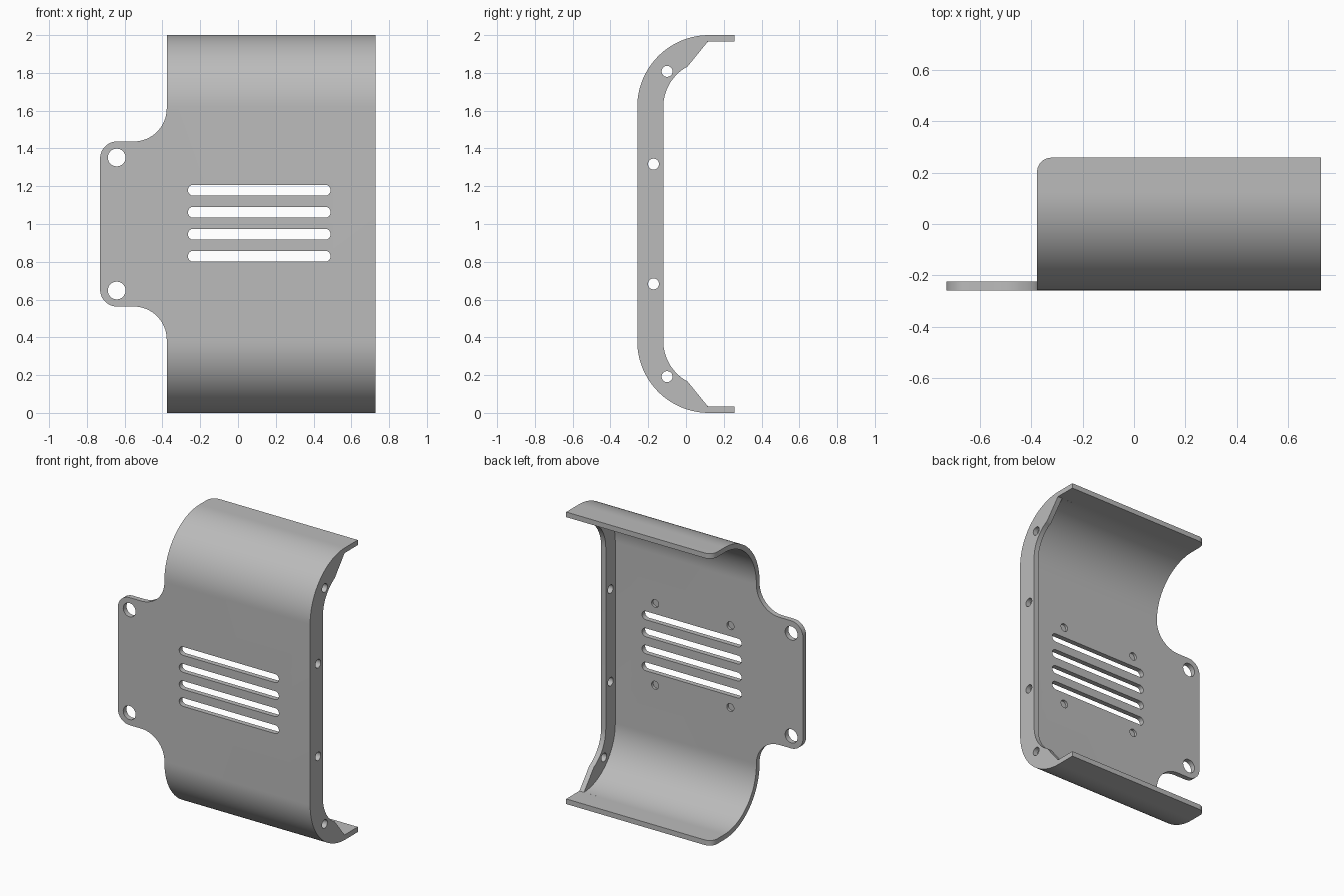
import bpy, bmesh
from math import cos, sin, radians

cube = bpy.data.objects.get("Cube")
if cube:
    bpy.data.objects.remove(cube)

X_EDGE, X_MAX, Y_MAX, WALL = -0.377, 0.727, 0.258, 0.035
BEND, BEND_Y = 0.38, 0.122

metal = bpy.data.materials.new("plain grey metal")
grey = (0.5, 0.5, 0.5, 1)
metal.diffuse_color = grey
metal.use_nodes = True
metal.node_tree.nodes["Principled BSDF"].inputs["Base Color"].default_value = grey


def arc(cx, cy, r, start, end, n=16):
    angles = [radians(start + (end - start) * i / n) for i in range(n + 1)]
    return [(cx + r * cos(a), cy + r * sin(a)) for a in angles]


def circle(cx, cy, r):
    return arc(cx, cy, r, 0, 360, 32)[:-1]


def slot(x0, x1, z, r):
    return arc(x1 - r, z, r, -90, 90) + arc(x0 + r, z, r, 90, 270)


def mirrored(lower):
    """Complete a lower half outline with its reflection about z = 1."""
    return lower + [(u, 2 - v) for u, v in reversed(lower)]


def prisms(name, outlines, axis, lo, hi):
    """Extrude closed outlines along an axis into one object."""
    place = {"x": lambda u, v, t: (t, u, v),
             "y": lambda u, v, t: (u, t, v),
             "z": lambda u, v, t: (u, v, t)}[axis]
    bm = bmesh.new()
    for pts in outlines:
        a, b = ([bm.verts.new(place(u, v, t)) for u, v in pts] for t in (lo, hi))
        bm.faces.new(a)
        bm.faces.new(b[::-1])
        for i in range(len(pts)):
            j = (i + 1) % len(pts)
            bm.faces.new((a[j], a[i], b[i], b[j]))
    bmesh.ops.recalc_face_normals(bm, faces=bm.faces)
    mesh = bpy.data.meshes.new(name)
    bm.to_mesh(mesh)
    bm.free()
    mesh.materials.append(metal)
    obj = bpy.data.objects.new(name, mesh)
    bpy.context.collection.objects.link(obj)
    return obj


def carve(target, tool, operation="DIFFERENCE"):
    tool.hide_render = True
    mod = target.modifiers.new(tool.name, "BOOLEAN")
    mod.operation, mod.solver, mod.object = operation, "EXACT", tool
    bpy.context.view_layer.objects.active = target
    bpy.ops.object.modifier_apply(modifier=mod.name)
    bpy.data.objects.remove(tool)


# Solid block with the rounded outer profile
outer = mirrored([(Y_MAX, 0)] + arc(BEND_Y, BEND, BEND, 270, 180, 32))
bracket = prisms("bent_bracket", [outer], "x", -0.8, X_MAX)

# Front silhouette: body with a rounded mounting tab
tab_x, tab_z, corner, fillet = -0.73, 0.563, 0.09, 0.175
front = mirrored([(0.9, -0.1), (X_EDGE, -0.1)]
                 + arc(X_EDGE - fillet, tab_z - fillet, fillet, 0, 90)
                 + arc(tab_x + corner, tab_z + corner, corner, 270, 180))
carve(bracket, prisms("silhouette", [front], "y", -0.5, 0.5), "INTERSECT")

# Hollow the bent sheet, leaving the side flange
inner = mirrored([(0.4, WALL)] + arc(BEND_Y, BEND, BEND - WALL, 270, 180, 32))
carve(bracket, prisms("cavity", [inner], "x", -0.9, X_MAX - WALL))

# Opening of the side flange, with slanted ends
opening = mirrored([(0.4, WALL), (0.115, WALL)]
                   + arc(BEND_Y, BEND, 0.242, 242, 180))
carve(bracket, prisms("flange_opening", [opening], "x", 0.6, 0.8))

# Rounded free corners of the two lips
r = 0.055
lip = [(X_EDGE - 0.05, Y_MAX + 0.05), (X_EDGE - 0.05, Y_MAX - r)]
lip += arc(X_EDGE + r, Y_MAX - r, r, 180, 90) + [(X_EDGE + r, Y_MAX + 0.05)]
carve(bracket, prisms("lip_corners", [lip], "z", -0.1, 2.1))

# Vent slots and tab mounting holes
vents = [slot(-0.265, 0.49, 1.0 + k * 0.1165 + 0.004, 0.029) for k in (-1.5, -0.5, 0.5, 1.5)]
mounts = [circle(-0.642, 1 + s * 0.352, 0.047) for s in (-1, 1)]
carve(bracket, prisms("through_holes", vents + mounts, "y", -0.4, 0))

# Blind holes on the inside around the vents
blind = [circle(x, 1 + s * 0.28, 0.027) for x in (-0.18, 0.39) for s in (-1, 1)]
carve(bracket, prisms("blind_holes", blind, "y", -0.24, 0))

# Screw holes through the side flange
screws = [circle(y, 1 + s * d, 0.029)
          for y, d in ((-0.1, 0.808), (-0.172, 0.317)) for s in (-1, 1)]
carve(bracket, prisms("screw_holes", screws, "x", 0.6, 0.8))

# Smooth bends with crisp edges
bpy.ops.object.select_all(action="DESELECT")
bracket.select_set(True)
bpy.context.view_layer.objects.active = bracket
bpy.ops.object.shade_smooth_by_angle(angle=radians(30))
